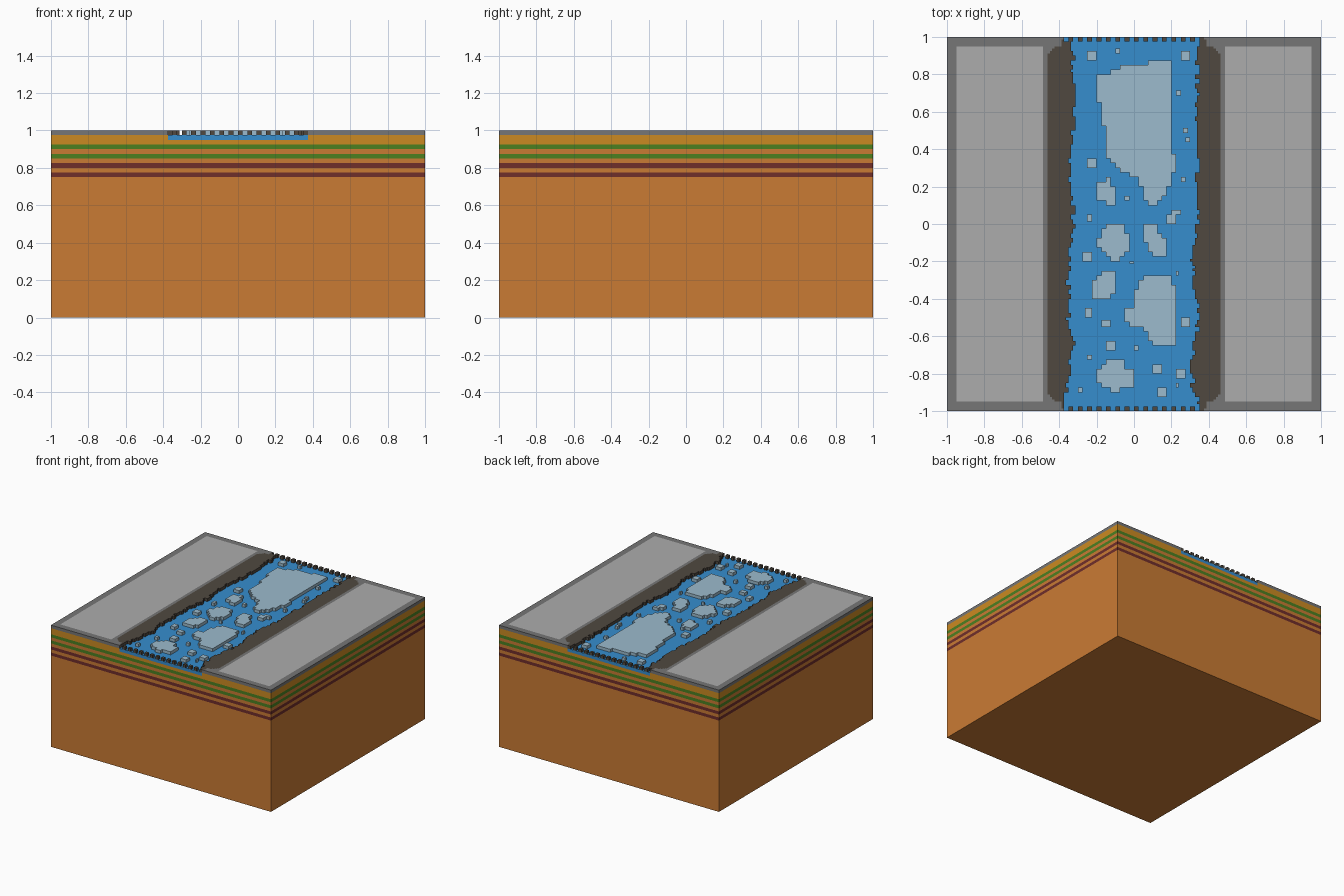
import bpy, bmesh, math, random

if "Cube" in bpy.data.objects:
    bpy.data.objects.remove(bpy.data.objects["Cube"])
random.seed(4)

def mat(name, r, g, b):
    m = bpy.data.materials.new(name)
    lin = [((c / 255 + 0.055) / 1.055) ** 2.4 for c in (r, g, b)]
    m.diffuse_color = (*lin, 1)
    m.use_nodes = True
    m.node_tree.nodes["Principled BSDF"].inputs["Base Color"].default_value = m.diffuse_color
    return m

M = {n: mat(n, *c) for n, c in {
    "orange earth": (202, 123, 52), "gold soil": (203, 138, 34),
    "green stratum": (76, 128, 32), "maroon stratum": (112, 46, 42),
    "stone grey": (118, 118, 118), "pale paving": (172, 172, 172),
    "dark bank": (80, 73, 64), "river blue": (54, 141, 206),
    "ice blue": (156, 187, 205)}.items()}

def finish(name, bm, mats):
    bmesh.ops.remove_doubles(bm, verts=bm.verts, dist=1e-5)
    bmesh.ops.dissolve_limit(bm, angle_limit=0.01, verts=bm.verts, edges=bm.edges,
                             delimit={'MATERIAL'})
    me = bpy.data.meshes.new(name)
    bm.to_mesh(me)
    bm.free()
    for m in mats:
        me.materials.append(M[m])
    ob = bpy.data.objects.new(name, me)
    bpy.context.collection.objects.link(ob)

# Earth block: cut at the strata heights and coloured by height
BASE = 0.95
bm = bmesh.new()
bmesh.ops.create_cube(bm, size=1)
for v in bm.verts:
    v.co.x *= 2
    v.co.y *= 2
    v.co.z = BASE if v.co.z > 0 else 0
for k in range(8):
    bmesh.ops.bisect_plane(bm, geom=bm.verts[:] + bm.edges[:] + bm.faces[:],
                           plane_co=(0, 0, 0.75 + 0.025 * k), plane_no=(0, 0, 1))
bm.normal_update()
bmesh.ops.delete(bm, geom=[f for f in bm.faces if f.normal.z > 0.5], context='FACES')
for f in bm.faces:
    z = f.calc_center_median().z
    k = math.floor((z - 0.75) / 0.025)
    f.material_index = {0: 3, 2: 3, 4: 2, 6: 2, 7: 1}.get(k, 0)
finish("earth_block", bm, ["orange earth", "gold soil", "green stratum", "maroon stratum"])

# Ice floe outlines and small square chunks (x, y, size)
FLOES = [
    [(-.2, .8), (-.14, .8), (-.07, .85), (.05, .85), (.08, .88), (.2, .88), (.2, .5),
     (.22, .3), (.17, .16), (.1, .1), (.05, .14), (.03, .24), (-.06, .28), (-.15, .36),
     (-.17, .64), (-.2, .67)],
    [(.06, -.27), (.19, -.27), (.23, -.36), (.23, -.65), (.1, -.65), (.05, -.56),
     (-.06, -.53), (-.06, -.48), (.01, -.42), (.01, -.35)],
    [(-.15, .01), (-.06, .01), (-.02, -.08), (-.02, -.12), (-.08, -.21), (-.12, -.2),
     (-.19, -.12), (-.19, -.07)],
    [(.05, .01), (.13, .01), (.13, -.05), (.18, -.1), (.18, -.18), (.12, -.18), (.04, -.08)],
    [(-.17, -.25), (-.1, -.25), (-.1, -.35), (-.14, -.4), (-.23, -.4), (-.23, -.33)],
    [(-.13, -.73), (-.05, -.73), (-.05, -.78), (.01, -.79), (.01, -.86), (-.06, -.87),
     (-.08, -.91), (-.15, -.88), (-.21, -.85), (-.21, -.8)],
    [(-.21, .23), (-.12, .24), (-.1, .15), (-.1, .1), (-.15, .1), (-.21, .16)],
    [(.21, .08), (.25, .08), (.22, -.01), (.17, -.01), (.17, .03)],
]
CHUNKS = [(-.23, .9, .05), (-.09, .925, .03), (.275, .9, .04), (.24, .7, .03),
          (.285, .45, .03), (.275, .5, .02), (-.23, .33, .05), (.26, .24, .02),
          (-.04, .14, .02), (-.24, .03, .03), (-.25, -.175, .05), (-.01, -.205, .02),
          (.23, -.26, .02), (-.24, -.475, .04), (-.15, -.53, .04), (.27, -.525, .05),
          (-.125, -.65, .05), (.01, -.66, .02), (.12, -.775, .05), (.25, -.8, .05),
          (-.24, -.71, .025), (.23, -.86, .02), (-.29, -.89, .02), (.15, -.9, .05)]
# River half widths along y, left and right
SHORE_Y = [-1, -.88, -.8, -.65, -.5, -.25, 0, .15, .3, .45, .65, .8, 1]
LEFT = [.375, .36, .35, .32, .35, .345, .325, .33, .345, .33, .315, .32, .33]
RIGHT = [.37, .315, .31, .325, .345, .31, .34, .33, .34, .335, .33, .34, .34]

def lerp(tab, y):
    for a in range(len(tab) - 1):
        if y <= SHORE_Y[a + 1]:
            t = (y - SHORE_Y[a]) / (SHORE_Y[a + 1] - SHORE_Y[a])
            return tab[a] + t * (tab[a + 1] - tab[a])

def inside(poly, x, y):
    hit = False
    for (x0, y0), (x1, y1) in zip(poly, poly[1:] + poly[:1]):
        if (y0 > y) != (y1 > y) and x < x0 + (y - y0) * (x1 - x0) / (y1 - y0):
            hit = not hit
    return hit

# Surface map: which part owns each small square cell
N = 160
C = 2 / N
JIT = {(s, k): random.uniform(-.012, .012) for s in (-1, 1) for k in range(-45, 46)}

def owner(i, j):
    x, y = -1 + (i + .5) * C, -1 + (j + .5) * C
    ax, ay, s = abs(x), abs(y), 1 if x > 0 else -1
    if ay > .975 and ax < .375:                       # end posts over the water
        return "river_end_posts" if (i // 2) % 2 == 0 else "river_water"
    shore = lerp(RIGHT if s > 0 else LEFT, y) + JIT[s, math.floor(y / .025)]
    if ax < shore:
        if any(abs(x - a) < d / 2 and abs(y - b) < d / 2 for a, b, d in CHUNKS):
            return "ice_floes"
        qx = (math.floor(x / .025) + .5) * .025
        qy = (math.floor(y / .025) + .5) * .025
        return "ice_floes" if any(inside(p, qx, qy) for p in FLOES) else "river_water"
    if ax < .465 - max(0, ay - .9) * .9 and (ay < .955 or ax < .385):
        return "river_banks"
    if .4875 < ax < .95 and ay < .95:
        return "paving_panels"
    return "stone_border"

OWN = {(i, j): owner(i, j) for i in range(N) for j in range(N)}
PARTS = {"river_water": "river blue", "ice_floes": "ice blue", "river_banks": "dark bank",
         "river_end_posts": "dark bank", "paving_panels": "pale paving",
         "stone_border": "stone grey"}

def height(cell):
    if cell not in OWN:
        return BASE
    return 0.975 if OWN[cell] == "river_water" else 1.0

# One stepped surface per part: tops plus walls down to lower neighbours
for part, colour in PARTS.items():
    low = "river blue" if part == "river_end_posts" else "gold soil"
    if part == "river_water":
        low = "river blue"
    bm = bmesh.new()

    def quad(pts, idx=0):
        bm.faces.new([bm.verts.new(p) for p in pts]).material_index = idx

    for (i, j), who in OWN.items():
        if who != part:
            continue
        x0, y0 = -1 + i * C, -1 + j * C
        x1, y1, h = x0 + C, y0 + C, height((i, j))
        quad([(x0, y0, h), (x1, y0, h), (x1, y1, h), (x0, y1, h)])
        sides = {(i, j - 1): (x0, y0, x1, y0), (i + 1, j): (x1, y0, x1, y1),
                 (i, j + 1): (x1, y1, x0, y1), (i - 1, j): (x0, y1, x0, y0)}
        for n, (ax, ay, bx, by) in sides.items():
            z = height(n)
            while z < h - .001:
                quad([(ax, ay, z), (bx, by, z), (bx, by, z + .025), (ax, ay, z + .025)],
                     1 if z < .96 else 0)
                z += .025
    finish(part, bm, [colour, low])
